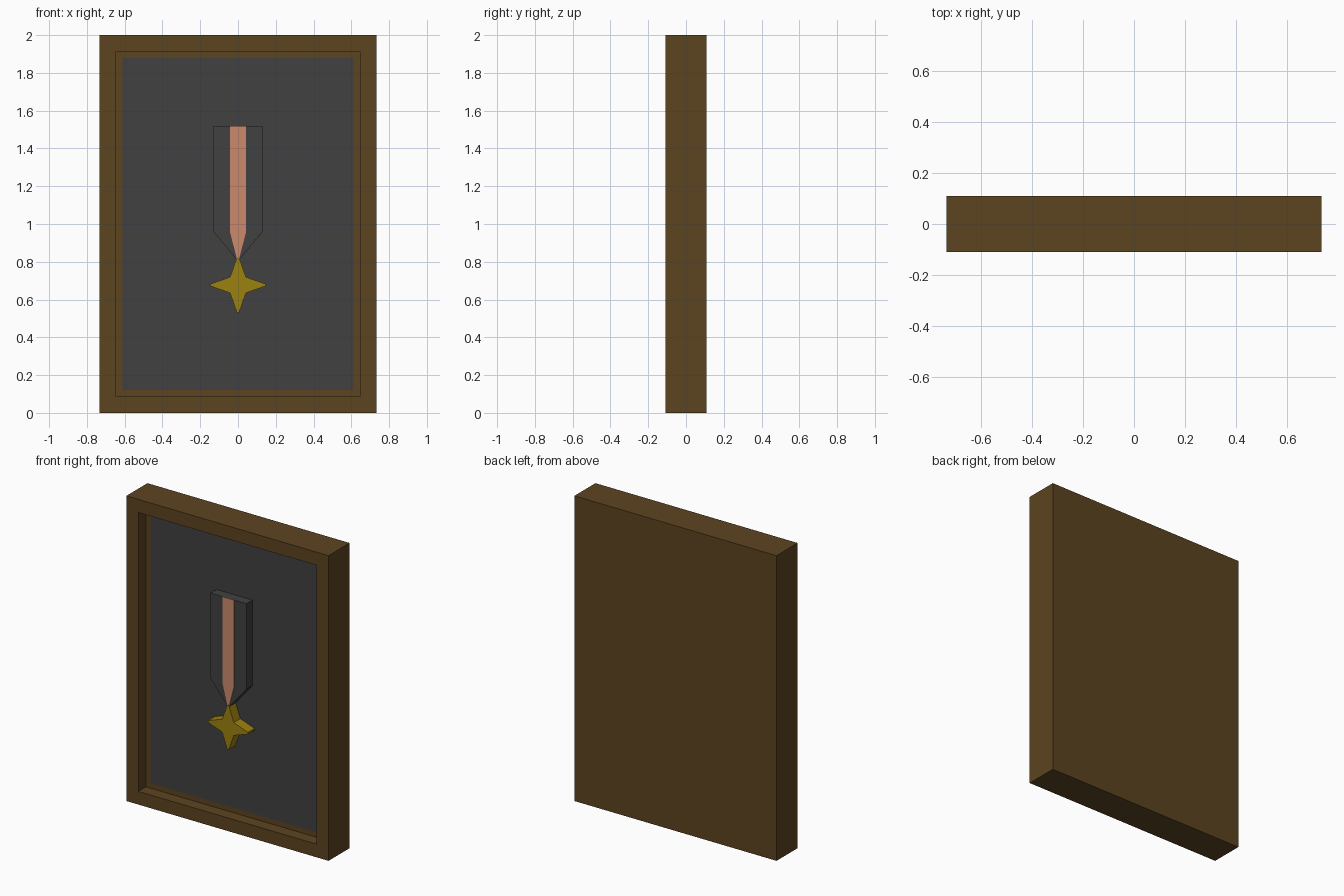
import bpy, bmesh, math

if "Cube" in bpy.data.objects:
    bpy.data.objects.remove(bpy.data.objects["Cube"])


def material(name, rgb):
    m = bpy.data.materials.new(name)
    m.diffuse_color = (*rgb, 1)
    m.use_nodes = True
    m.node_tree.nodes["Principled BSDF"].inputs["Base Color"].default_value = m.diffuse_color
    return m


wood = material("brown wood", (0.107, 0.058, 0.015))
felt = material("charcoal", (0.053, 0.053, 0.053))
salmon = material("salmon", (0.60, 0.25, 0.15))
gold = material("gold", (0.33, 0.22, 0.005))


def finish(name, bm, mat):
    bmesh.ops.recalc_face_normals(bm, faces=bm.faces)
    me = bpy.data.meshes.new(name)
    bm.to_mesh(me)
    bm.free()
    me.materials.append(mat)
    ob = bpy.data.objects.new(name, me)
    bpy.context.collection.objects.link(ob)
    return ob


def prism(name, outline, y0, y1, mat):
    """Extrude an (x, z) outline from y0 back to y1."""
    bm = bmesh.new()
    face = bm.faces.new([bm.verts.new((x, y0, z)) for x, z in outline])
    r = bmesh.ops.extrude_face_region(bm, geom=[face], use_keep_orig=True)
    verts = [g for g in r["geom"] if isinstance(g, bmesh.types.BMVert)]
    bmesh.ops.translate(bm, verts=verts, vec=(0, y1 - y0, 0))
    return finish(name, bm, mat)


def mirrored(half):
    """Close a right-hand half outline with its mirror image."""
    return half + [(-x, z) for x, z in reversed(half)]


W, D, H = 0.733, 0.109, 2.0
BORDER, PANEL_Y = 0.122, -0.036

# Frame: box with the front face inset and pushed back
bm = bmesh.new()
bmesh.ops.create_cube(bm, size=1)
for v in bm.verts:
    v.co = (v.co.x * 2 * W, v.co.y * 2 * D, (v.co.z + 0.5) * H)
front = min(bm.faces, key=lambda f: f.calc_center_median().y)
bmesh.ops.inset_region(bm, faces=[front], thickness=BORDER)
r = bmesh.ops.extrude_face_region(bm, geom=[front])
verts = [g for g in r["geom"] if isinstance(g, bmesh.types.BMVert)]
bmesh.ops.translate(bm, verts=verts, vec=(0, PANEL_Y + 0.006 + D, 0))
if front.is_valid:
    bmesh.ops.delete(bm, geom=[front], context='FACES_ONLY')
finish("frame", bm, wood)

# Backing panel inside the frame
ix = W - BORDER
prism("backing_panel", mirrored([(ix, BORDER), (ix, H - BORDER + 0.006)][:1] + [(ix, H - BORDER)]),
      PANEL_Y, PANEL_Y + 0.006, felt)

# Ribbon with tapered end, and its stripe
prism("ribbon", mirrored([(0.01, 0.815), (0.13, 0.96), (0.13, 1.52)]), -0.098, PANEL_Y, felt)
prism("ribbon_stripe", mirrored([(0.006, 0.815), (0.043, 0.96), (0.043, 1.52)]),
      -0.101, -0.097, salmon)

# Four-pointed star with slightly blunt tips
star = []
for i in range(4):
    a = i * math.pi / 2
    for u, v in [(0.145, -0.006), (0.145, 0.006), (0.042, 0.042)]:
        star.append((u * math.cos(a) - v * math.sin(a),
                     0.677 + u * math.sin(a) + v * math.cos(a)))
prism("star_medal", star, -0.104, PANEL_Y, gold)
